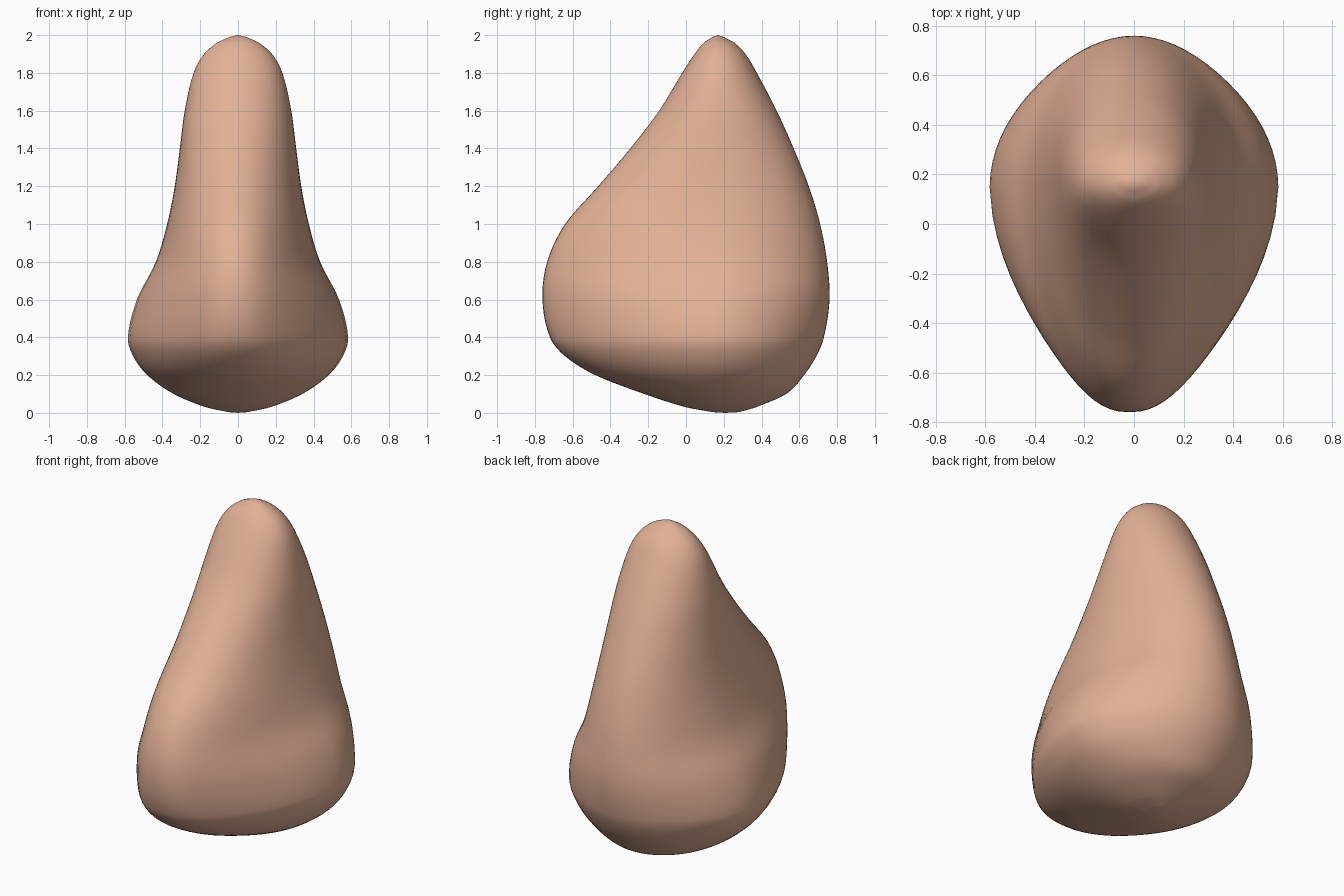
import bpy, bmesh, math

if "Cube" in bpy.data.objects:
    bpy.data.objects.remove(bpy.data.objects["Cube"])

# Horizontal sections: height, front y, back y, half width
SECTIONS = [
    (0.004, 0.14, 0.28, 0.05),
    (0.03, 0.00, 0.37, 0.17),
    (0.10, -0.22, 0.53, 0.34),
    (0.20, -0.48, 0.625, 0.48),
    (0.30, -0.64, 0.69, 0.555),
    (0.40, -0.72, 0.73, 0.583),
    (0.60, -0.76, 0.76, 0.535),
    (0.80, -0.735, 0.747, 0.435),
    (1.00, -0.64, 0.71, 0.375),
    (1.20, -0.465, 0.65, 0.335),
    (1.40, -0.295, 0.57, 0.308),
    (1.60, -0.142, 0.48, 0.282),
    (1.80, -0.02, 0.375, 0.235),
    (1.90, 0.045, 0.315, 0.18),
    (1.96, 0.095, 0.255, 0.11),
    (1.99, 0.14, 0.20, 0.045),
]
SIDES, STEPS = 72, 5
TIP_SHIFT = -0.02


def blend(i, t):
    """Smooth curve through the section values, allowing uneven heights."""
    p, q = SECTIONS[i], SECTIONS[i + 1]
    a, d = SECTIONS[max(i - 1, 0)], SECTIONS[min(i + 2, len(SECTIONS) - 1)]
    h = q[0] - p[0]
    row = [p[0] + h * t]
    for k in range(1, len(p)):
        m0 = (q[k] - a[k]) / (q[0] - a[0]) * h
        m1 = (d[k] - p[k]) / (d[0] - p[0]) * h
        row.append((2 * t**3 - 3 * t**2 + 1) * p[k] + (t**3 - 2 * t**2 + t) * m0
                   + (3 * t**2 - 2 * t**3) * q[k] + (t**3 - t**2) * m1)
    return row


def ring(bm, row):
    """One egg-shaped section, pinched towards the tip around nostril height."""
    z, front, back, width = row
    pinch = 0.42 * math.exp(-((z - 0.43) / (0.35 if z < 0.43 else 0.445)) ** 2)
    power = 2.05 + 0.85 * pinch
    mid = 0.17 - 0.05 * pinch
    verts = []
    for k in range(SIDES):
        ang = 2 * math.pi * k / SIDES
        c, s = math.cos(ang), math.sin(ang)
        if s < 0:
            cx = math.copysign(abs(c) ** (2 / power), c)
            sy = abs(s) ** (2 / power)
            x = width * cx * (1 - pinch * sy ** 1.6) + TIP_SHIFT * sy * sy * (mid - front)
            y = mid - (mid - front) * sy
        else:
            x = width * c * (1 - 0.28 * pinch * s * s)
            y = mid + (back - mid) * s
        verts.append(bm.verts.new((x, y, z)))
    return verts


# Nose body: loft the sections, then close both ends with a point
bm = bmesh.new()
rows = [blend(i, j / STEPS) for i in range(len(SECTIONS) - 1) for j in range(STEPS)]
rings = [ring(bm, r) for r in rows + [SECTIONS[-1]]]
for lo, hi in zip(rings, rings[1:]):
    for k in range(SIDES):
        n = (k + 1) % SIDES
        bm.faces.new((lo[k], lo[n], hi[n], hi[k]))
bottom = bm.verts.new((0, 0.21, 0))
top = bm.verts.new((0, 0.17, 2))
for k in range(SIDES):
    n = (k + 1) % SIDES
    bm.faces.new((bottom, rings[0][n], rings[0][k]))
    bm.faces.new((top, rings[-1][k], rings[-1][n]))
for f in bm.faces:
    f.smooth = True
mesh = bpy.data.meshes.new("nose")
bm.to_mesh(mesh)
bm.free()

# Skin colour
skin = bpy.data.materials.new("skin")
skin.diffuse_color = (0.77, 0.44, 0.31, 1)
skin.use_nodes = True
skin.node_tree.nodes["Principled BSDF"].inputs["Base Color"].default_value = skin.diffuse_color
mesh.materials.append(skin)
nose = bpy.data.objects.new("nose", mesh)
bpy.context.collection.objects.link(nose)
